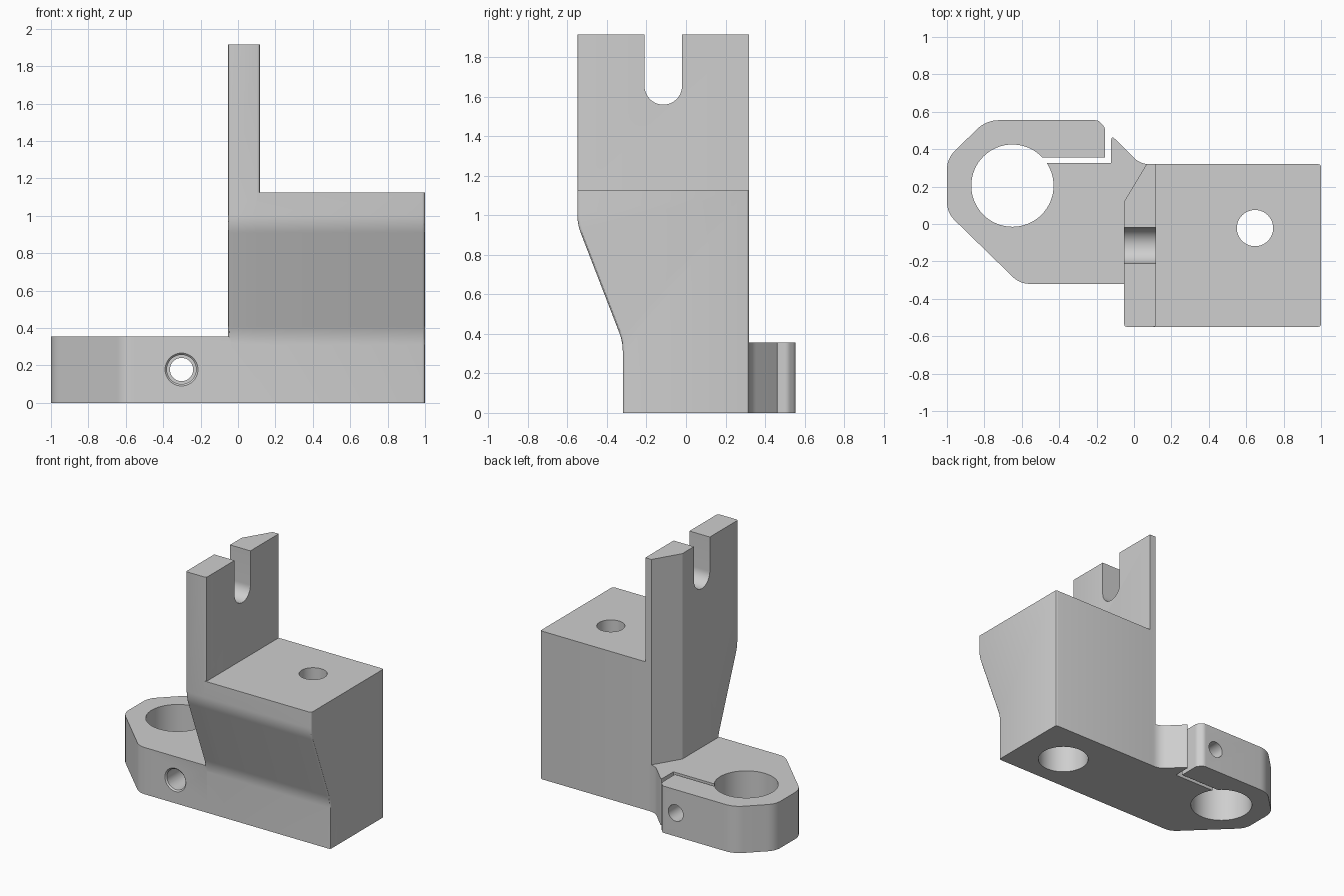
import bpy, bmesh, math
from mathutils import Vector, Matrix

cube = bpy.data.objects.get("Cube")
if cube:
    bpy.data.objects.remove(cube, do_unlink=True)

grey = bpy.data.materials.new("machined grey")
grey.use_nodes = True
colour = (0.62, 0.62, 0.62, 1)
grey.diffuse_color = colour
grey.node_tree.nodes["Principled BSDF"].inputs["Base Color"].default_value = colour


def rounded(points, steps=8):
    """Outline from (u, v) corners; a third value rounds the corner by that setback."""
    out = []
    for i, p in enumerate(points):
        c = Vector(p[:2])
        if len(p) == 2:
            out.append(c)
            continue
        a = c + (Vector(points[i - 1][:2]) - c).normalized() * p[2]
        b = c + (Vector(points[(i + 1) % len(points)][:2]) - c).normalized() * p[2]
        for k in range(steps + 1):
            t = k / steps
            out.append(a * (1 - t) ** 2 + c * 2 * t * (1 - t) + b * t * t)
    return out


def finish(name, bm):
    bmesh.ops.recalc_face_normals(bm, faces=bm.faces)
    mesh = bpy.data.meshes.new(name)
    bm.to_mesh(mesh)
    bm.free()
    mesh.materials.append(grey)
    ob = bpy.data.objects.new(name, mesh)
    bpy.context.collection.objects.link(ob)
    return ob


def prism(name, outline, axis, lo, hi, soften=None):
    """Extrude an outline along x (outline in y, z) or z (outline in x, y)."""
    bm = bmesh.new()
    place = (lambda p, d: (d, p.x, p.y)) if axis == "x" else (lambda p, d: (p.x, p.y, d))
    face = bm.faces.new([bm.verts.new(place(p, lo)) for p in outline])
    ext = bmesh.ops.extrude_face_region(bm, geom=[face])["geom"]
    move = Vector(place(Vector((0, 0)), hi - lo))
    bmesh.ops.translate(bm, vec=move, verts=[v for v in ext if isinstance(v, bmesh.types.BMVert)])
    if soften:
        edges = [e for e in bm.edges if soften(*[v.co for v in e.verts])]
        bmesh.ops.bevel(bm, geom=edges, offset=0.015, segments=3, profile=0.5, affect="EDGES")
    return finish(name, bm)


def drill(name, axis, at, r1, r2, lo, hi):
    """Round cutter along y or z, from radius r1 at lo to r2 at hi."""
    bm = bmesh.new()
    bmesh.ops.create_cone(bm, cap_ends=True, segments=64, radius1=r1, radius2=r2, depth=hi - lo)
    mid = (lo + hi) / 2
    if axis == "y":
        m = Matrix.Translation((at[0], mid, at[1])) @ Matrix.Rotation(-math.pi / 2, 4, "X")
    else:
        m = Matrix.Translation((at[0], at[1], mid))
    bmesh.ops.transform(bm, matrix=m, verts=bm.verts)
    return finish(name, bm)


def combine(target, tool, operation):
    mod = target.modifiers.new(operation.lower(), "BOOLEAN")
    mod.operation, mod.object, mod.solver = operation, tool, "EXACT"
    bpy.context.view_layer.objects.active = target
    bpy.ops.object.modifier_apply(modifier=mod.name)
    bpy.data.objects.remove(tool, do_unlink=True)


back, front, wide = 0.32, -0.32, -0.55
block_top, plate_top, base_top = 1.125, 1.915, 0.355

# Shared overhanging front edge of block and plate
overhang = [(wide, 0.955, 0.05), (front, 0.36, 0.05), (front, 0), (back, 0)]

# Main block with softened outer corners
block = prism("bracket_body", rounded([(back, block_top), (wide, block_top)] + overhang),
              "x", 0.1, 1,
              lambda a, b: min(a.x, b.x) > 0.99 and abs(a.z - b.z) > 1e-4)

# Upright plate with a U-shaped slot
slot_mid, slot_r = -0.115, 0.095
arc = [(slot_mid + slot_r * math.cos(math.pi * k / 24),
        plate_top - 0.26 - slot_r * math.sin(math.pi * k / 24)) for k in range(25)]
slot = [(slot_mid + slot_r, plate_top)] + arc + [(slot_mid - slot_r, plate_top)]
plate = prism("upright_plate",
              rounded([(back, plate_top)] + slot + [(wide, plate_top)] + overhang),
              "x", -0.053, 0.118,
              lambda a, b: abs(a.x - b.x) < 1e-4 and abs(a.z - b.z) > 1e-4
              and max(a.y, b.y) < -0.3)
corner = prism("corner_cut", rounded([(-0.053, 0.12), (0.067, back), (0.067, 0.5),
                                      (-0.3, 0.5), (-0.3, 0.12)]), "z", -0.1, 2.1)
combine(plate, corner, "DIFFERENCE")

# Split clamp base, with the gap drawn in its outline
clamp = prism("clamp_base", rounded([
    (0.11, front), (-0.61, front, 0.055), (-1, 0.06, 0.06), (-1, 0.35, 0.06),
    (-0.79, 0.555, 0.07), (-0.19, 0.555, 0.02), (-0.155, 0.515, 0.015),
    (-0.155, 0.355), (-0.6, 0.355), (-0.6, back + 0.005), (-0.122, back + 0.005),
    (-0.122, 0.475, 0.03), (0.033, back, 0.05), (0.11, back)]), "z", 0, base_top)
combine(clamp, drill("clamp_bore", "z", (-0.65, 0.205), 0.22, 0.22, -0.1, 0.5), "DIFFERENCE")

combine(block, plate, "UNION")
combine(block, clamp, "UNION")

# Clamp screw hole with a wider chamfered mouth, and the counterbored block hole
screw, bolt = (-0.302, 0.178), (0.647, -0.022)
for cutter in (
        drill("screw_hole", "y", screw, 0.062, 0.062, -0.5, 0.7),
        drill("screw_recess", "y", screw, 0.078, 0.078, -0.5, 0.1),
        drill("screw_chamfer", "y", screw, 0.098, 0.078, front - 0.01, front + 0.01),
        drill("bolt_hole", "z", bolt, 0.097, 0.097, 0.5, 1.3),
        drill("bolt_recess", "z", bolt, 0.18, 0.18, -0.1, 0.85)):
    combine(block, cutter, "DIFFERENCE")

# Smooth rounds, sharp edges
bpy.ops.object.select_all(action="DESELECT")
block.select_set(True)
bpy.context.view_layer.objects.active = block
bpy.ops.object.shade_smooth_by_angle(angle=math.radians(30))
